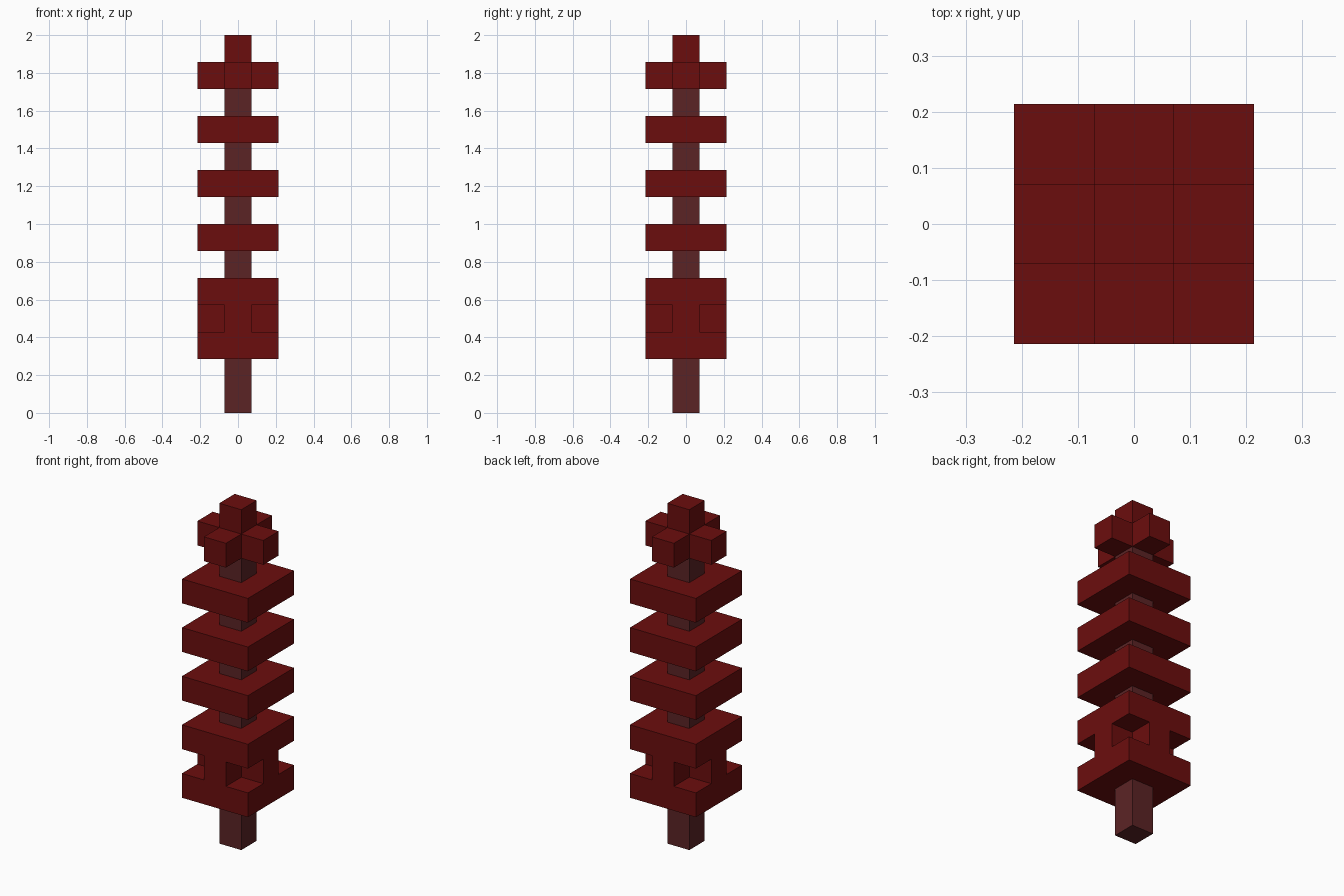
import bpy
import bmesh
from mathutils import Vector

cube = bpy.data.objects.get("Cube")
if cube:
    bpy.data.objects.remove(cube, do_unlink=True)

UNIT = 2 / 14  # edge of one block; the tree is 14 blocks tall


def make_material(name, rgb):
    mat = bpy.data.materials.new(name)
    mat.use_nodes = True
    mat.diffuse_color = (*rgb, 1)
    bsdf = mat.node_tree.nodes["Principled BSDF"]
    bsdf.inputs["Base Color"].default_value = (*rgb, 1)
    bsdf.inputs["Roughness"].default_value = 1
    return mat


def square(level):
    return {(x, y, level) for x in (-1, 0, 1) for y in (-1, 0, 1)}


def cross(level):
    return {c for c in square(level) if c[0] == 0 or c[1] == 0}


def build_blocks(name, cells, mat):
    """Closed shell around a set of blocks, with flat regions merged."""
    bm = bmesh.new()
    for cell in cells:
        centre = Vector(cell) + Vector((0, 0, 0.5))
        for axis in range(3):
            for sign in (-1, 1):
                n = Vector((0, 0, 0))
                n[axis] = sign
                if tuple(int(a + b) for a, b in zip(cell, n)) in cells:
                    continue
                u = Vector((n.y, n.z, n.x))
                v = n.cross(u)
                corners = [u + v, v - u, -u - v, u - v]
                bm.faces.new([bm.verts.new((centre + (n + c) / 2) * UNIT)
                              for c in corners])
    bmesh.ops.remove_doubles(bm, verts=bm.verts, dist=0.001)
    bmesh.ops.dissolve_limit(bm, angle_limit=0.01, verts=bm.verts, edges=bm.edges)
    mesh = bpy.data.meshes.new(name)
    bm.to_mesh(mesh)
    bm.free()
    mesh.materials.append(mat)
    obj = bpy.data.objects.new(name, mesh)
    bpy.context.collection.objects.link(obj)
    return obj


leaf_red = make_material("leaf dark red", (0.148, 0.0042, 0.0042))
bark = make_material("bark reddish brown", (0.105, 0.0175, 0.0185))

# Trunk running up through the foliage
build_blocks("trunk", {(0, 0, z) for z in range(12)}, bark)

# Lowest foliage: two square layers joined by a cross
build_blocks("lower_foliage", square(2) | cross(3) | square(4), leaf_red)

# Separate square tiers
for i, level in enumerate((6, 8, 10), 1):
    build_blocks(f"foliage_tier_{i}", square(level), leaf_red)

# Crown: a cross with a single block on top
build_blocks("crown", cross(12) | {(0, 0, 13)}, leaf_red)
